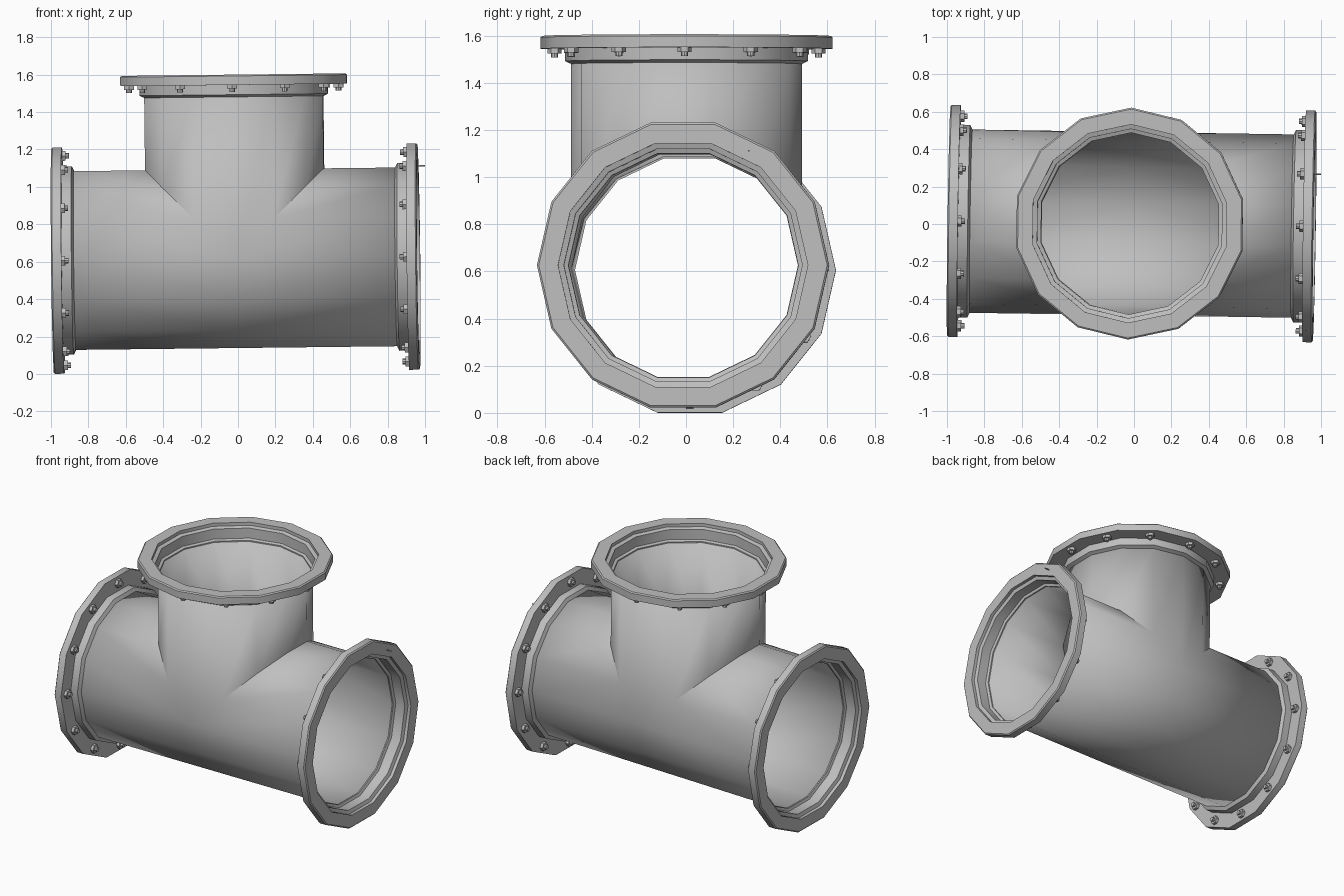
import bpy, bmesh
from math import sin, cos, pi, radians
from mathutils import Matrix, Vector

if "Cube" in bpy.data.objects:
    bpy.data.objects.remove(bpy.data.objects["Cube"], do_unlink=True)

SIDES = 14
PIPE_R = 0.49
HALF_RUN = 0.978        # centre to run flange face
BRANCH_H = 0.984        # centre to branch flange face
SLEEVE = 0.115          # depth of flange and collar

steel = bpy.data.materials.new("steel_grey")
steel.use_nodes = True
GREY = (0.52, 0.52, 0.52, 1)
steel.diffuse_color = GREY
steel.node_tree.nodes["Principled BSDF"].inputs["Base Color"].default_value = GREY

# The whole fitting sits very slightly askew
FRAME = (Matrix.Translation((-0.0125, 0.002, 0.616))
         @ Matrix.Rotation(radians(-0.87), 4, 'Z')
         @ Matrix.Rotation(radians(-0.65), 4, 'Y'))


def finish(bm, name, matrix):
    mesh = bpy.data.meshes.new(name)
    bm.to_mesh(mesh)
    bm.free()
    mesh.materials.append(steel)
    mesh.shade_smooth()
    mesh.set_sharp_from_angle(angle=radians(30))
    ob = bpy.data.objects.new(name, mesh)
    ob.matrix_world = matrix
    bpy.context.collection.objects.link(ob)
    return ob


def tee_body():
    """Equal tee: run and branch meet along 45 degree mitres."""
    bm = bmesh.new()

    def quad(*pts):
        pts = [Vector(p) for p in pts]
        bm.faces.new([bm.verts.new(p) for i, p in enumerate(pts)
                      if (p - pts[i - 1]).length > 1e-5])

    ring = [(PIPE_R * cos(2 * pi * i / SIDES), PIPE_R * sin(2 * pi * i / SIDES))
            for i in range(SIDES)]
    end, top = HALF_RUN - SLEEVE, BRANCH_H - SLEEVE
    for i, (y1, h1) in enumerate(ring):
        y2, h2 = ring[(i + 1) % SIDES]
        for s in (-1, 1):
            quad((s * end, y1, h1), (s * end, y2, h2),
                 (s * max(h2, 0), y2, h2), (s * max(h1, 0), y1, h1))
        quad((h1, y1, top), (h2, y2, top), (h2, y2, abs(h2)), (h1, y1, abs(h1)))
    bmesh.ops.remove_doubles(bm, verts=bm.verts, dist=1e-4)
    bmesh.ops.recalc_face_normals(bm, faces=bm.faces)
    if sum(f.normal.dot(f.calc_center_median()) for f in bm.faces) < 0:
        bmesh.ops.reverse_faces(bm, faces=bm.faces)
    ob = finish(bm, "tee_body", FRAME)
    wall = ob.modifiers.new("wall", 'SOLIDIFY')
    wall.thickness = 0.004
    wall.offset = -1


# Flange cross-section: (depth from the face, radius), a closed loop
FLANGE = [(0, 0.53), (0, 0.612), (-0.007, 0.62), (-0.055, 0.62),
          (-0.055, 0.515), (-0.107, 0.515), (-0.12, 0.488),
          (-0.107, 0.488), (-0.1, 0.506), (-0.03, 0.506), (-0.022, 0.53)]


def flange(name, matrix):
    bm = bmesh.new()
    rings = [[bm.verts.new((r * sin(2 * pi * k / SIDES), r * cos(2 * pi * k / SIDES), z))
              for z, r in FLANGE] for k in range(SIDES)]
    n = len(FLANGE)
    for k in range(SIDES):
        a, b = rings[k - 1], rings[k]
        for j in range(n):
            m = (j + 1) % n
            bm.faces.new((a[j], a[m], b[m], b[j]))
    bmesh.ops.recalc_face_normals(bm, faces=bm.faces)
    finish(bm, name, matrix)


def rod(bm, sides, radius, low, high, x, y):
    bmesh.ops.create_cone(bm, cap_ends=True, segments=sides, radius1=radius,
                          radius2=radius, depth=high - low,
                          matrix=Matrix.Translation((x, y, (low + high) / 2)))


def bolts(name, matrix):
    """Twelve nuts with short studs behind a flange."""
    bm = bmesh.new()
    for k in range(12):
        a = 2 * pi * k / 12
        x, y = 0.56 * sin(a), 0.56 * cos(a)
        rod(bm, 6, 0.03, -0.075, -0.05, x, y)
        rod(bm, 8, 0.015, -0.092, -0.07, x, y)
    finish(bm, name, matrix)


tee_body()

# Flange and bolts on each of the three openings
for side, turn, reach in (("left", 90, HALF_RUN), ("right", -90, HALF_RUN),
                          ("top", 0, BRANCH_H)):
    place = (FRAME @ Matrix.Rotation(radians(turn), 4, 'Y')
             @ Matrix.Translation((0, 0, reach)))
    flange(side + "_flange", place)
    bolts(side + "_bolts", place)

# Thin pin standing out of the left flange face
bm = bmesh.new()
rod(bm, 6, 0.004, -0.02, 0.036, -0.485, 0.28)
finish(bm, "flange_pin", FRAME @ Matrix.Rotation(radians(90), 4, 'Y')
       @ Matrix.Translation((0, 0, HALF_RUN)))
